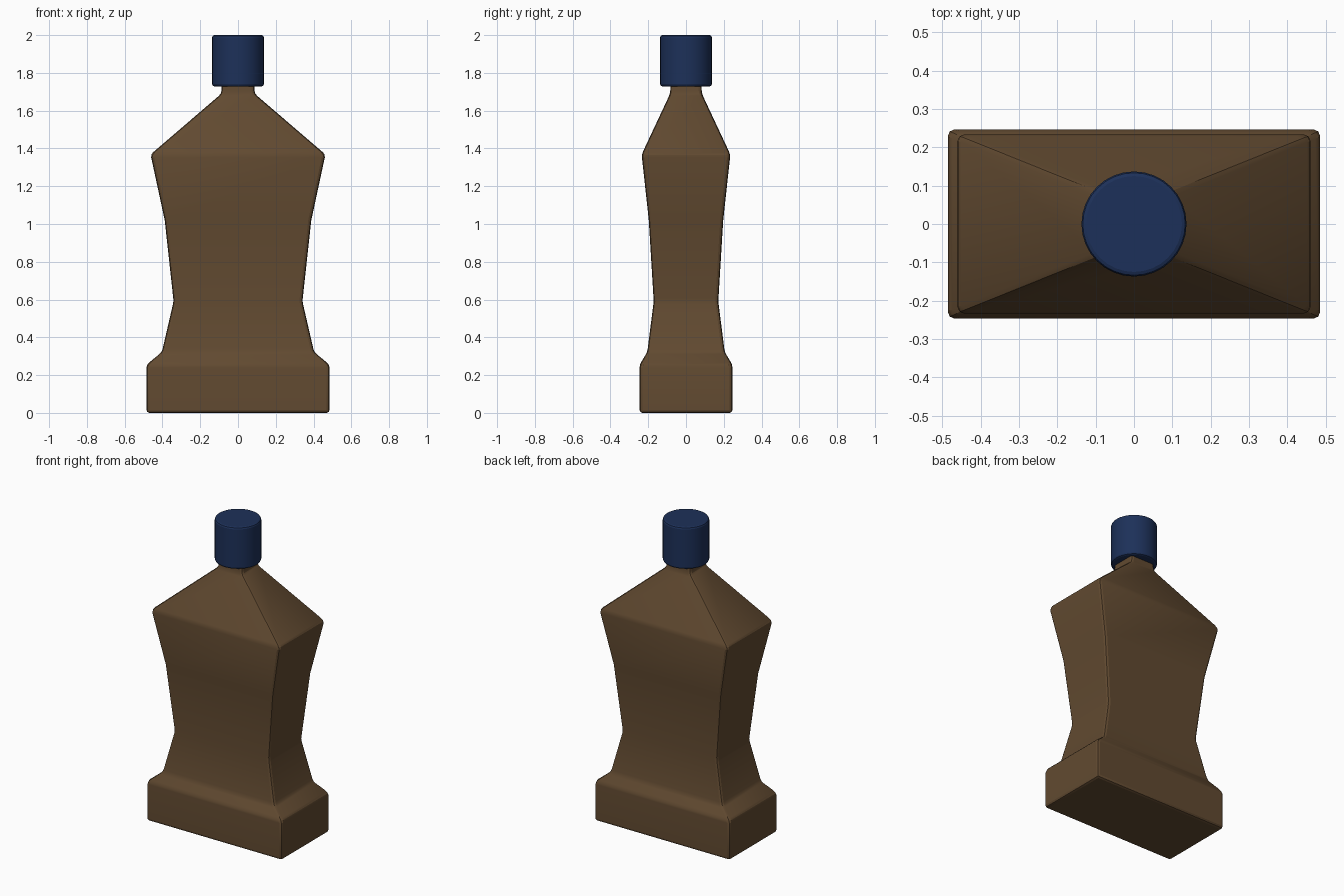
import bpy, bmesh, math

if "Cube" in bpy.data.objects:
    bpy.data.objects.remove(bpy.data.objects["Cube"])


def finish(name, bm, color, width, segments, angle):
    bmesh.ops.recalc_face_normals(bm, faces=bm.faces)
    mesh = bpy.data.meshes.new(name)
    bm.to_mesh(mesh)
    bm.free()
    obj = bpy.data.objects.new(name, mesh)
    bpy.context.collection.objects.link(obj)
    mat = bpy.data.materials.new(name + "_material")
    mat.diffuse_color = (*color, 1)
    mat.use_nodes = True
    mat.node_tree.nodes["Principled BSDF"].inputs["Base Color"].default_value = mat.diffuse_color
    mesh.materials.append(mat)
    bev = obj.modifiers.new("Bevel", 'BEVEL')
    bev.width = width
    bev.segments = segments
    bev.limit_method = 'ANGLE'
    bev.angle_limit = math.radians(angle)
    bpy.ops.object.select_all(action='DESELECT')
    obj.select_set(True)
    bpy.context.view_layer.objects.active = obj
    bpy.ops.object.modifier_apply(modifier=bev.name)
    bpy.ops.object.shade_smooth_by_angle(angle=math.radians(20))
    return obj


# Bottle body: rectangular sections (half width, half depth, height)
sections = [
    (0.485, 0.246, 0.0),
    (0.485, 0.246, 0.255),
    (0.403, 0.205, 0.322),
    (0.341, 0.171, 0.59),
    (0.388, 0.197, 1.02),
    (0.463, 0.235, 1.368),
    (0.088, 0.084, 1.69),
    (0.086, 0.080, 1.80),
]
bm = bmesh.new()
rings = [[bm.verts.new((sx * w, sy * d, z))
          for sx, sy in ((-1, -1), (1, -1), (1, 1), (-1, 1))]
         for w, d, z in sections]
for lower, upper in zip(rings, rings[1:]):
    for i in range(4):
        j = (i + 1) % 4
        bm.faces.new((lower[i], lower[j], upper[j], upper[i]))
bm.faces.new(rings[0][::-1])
bm.faces.new(rings[-1])
finish("bottle_body", bm, (0.12, 0.068, 0.03), 0.016, 2, 15)

# Screw cap
bm = bmesh.new()
bmesh.ops.create_cone(bm, cap_ends=True, segments=32, radius1=0.137,
                      radius2=0.137, depth=0.272)
bmesh.ops.translate(bm, verts=bm.verts, vec=(0, 0, 1.864))
finish("cap", bm, (0.012, 0.03, 0.1), 0.012, 2, 40)
